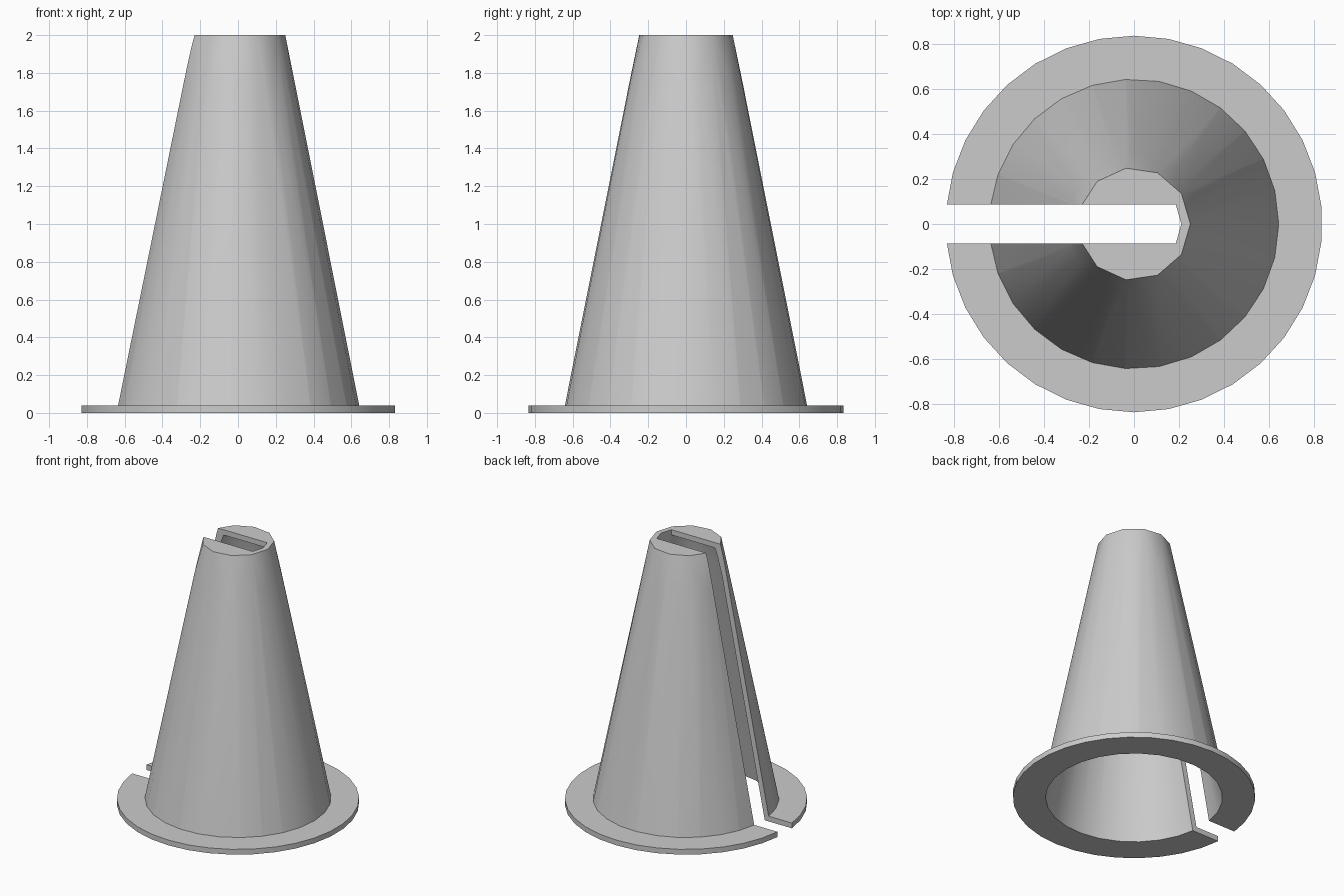
import bpy, bmesh
from math import cos, sin, tau, radians

if "Cube" in bpy.data.objects:
    bpy.data.objects.remove(bpy.data.objects["Cube"], do_unlink=True)

grey = bpy.data.materials.new("plain grey")
grey.use_nodes = True
COLOUR = (0.6, 0.6, 0.6, 1)
grey.diffuse_color = COLOUR
grey.node_tree.nodes["Principled BSDF"].inputs["Base Color"].default_value = COLOUR


def ring(radius, z, sides, turn=0.0):
    return [(radius * cos(tau * (i + turn) / sides),
             radius * sin(tau * (i + turn) / sides), z) for i in range(sides)]


def hull_object(name, points):
    """Closed convex solid around the given points."""
    bm = bmesh.new()
    for p in points:
        bm.verts.new(p)
    bmesh.ops.convex_hull(bm, input=bm.verts)
    bmesh.ops.dissolve_limit(bm, angle_limit=radians(0.5),
                             verts=bm.verts, edges=bm.edges)
    bmesh.ops.recalc_face_normals(bm, faces=bm.faces)
    mesh = bpy.data.meshes.new(name)
    bm.to_mesh(mesh)
    bm.free()
    mesh.materials.append(grey)
    obj = bpy.data.objects.new(name, mesh)
    bpy.context.collection.objects.link(obj)
    return obj


def combine(target, tool, operation):
    mod = target.modifiers.new(operation.lower(), 'BOOLEAN')
    mod.operation = operation
    mod.solver = 'EXACT'
    mod.object = tool
    bpy.context.view_layer.objects.active = target
    bpy.ops.object.modifier_apply(modifier=mod.name)
    bpy.data.objects.remove(tool, do_unlink=True)


FINE, COARSE = 27, 11      # sides at the foot and at the tip
TIP, BASE, HEIGHT, WALL = 0.25, 0.642, 2.0, 0.04
SLOT = 0.087               # half width of the slot


def cone_radius(z):
    return BASE + (TIP - BASE) * (z - WALL) / (HEIGHT - WALL)


# Tapered shell: fine foot blending into a coarse tip
shoulder = 1.75
cone = hull_object("slotted_cone",
                   ring(cone_radius(0.02), 0.02, FINE)
                   + ring(cone_radius(shoulder), shoulder, FINE)
                   + ring(TIP, HEIGHT, COARSE))

# Flat flange around the foot
flange = hull_object("flange", ring(0.835, 0, 34, 0.5) + ring(0.835, WALL, 34, 0.5))
combine(cone, flange, 'UNION')

# Hollow inside, closed by a thin cap at the tip
cavity = hull_object("cavity_cutter",
                     ring(cone_radius(-0.1) - WALL, -0.1, FINE)
                     + ring(cone_radius(shoulder) - WALL, shoulder, FINE)
                     + ring(TIP - WALL, HEIGHT - WALL, COARSE))
combine(cone, cavity, 'DIFFERENCE')

# Slot through one side and the cap, ending at the far inner wall
outline = [(-1, -SLOT), (-1, SLOT), (0.185, SLOT), (0.21, 0), (0.185, -SLOT)]
slot = hull_object("slot_cutter", [(x, y, z) for x, y in outline for z in (-0.5, 2.5)])
combine(cone, slot, 'DIFFERENCE')

bpy.ops.object.select_all(action='DESELECT')
cone.select_set(True)
bpy.context.view_layer.objects.active = cone
bpy.ops.object.shade_smooth_by_angle(angle=radians(30))
